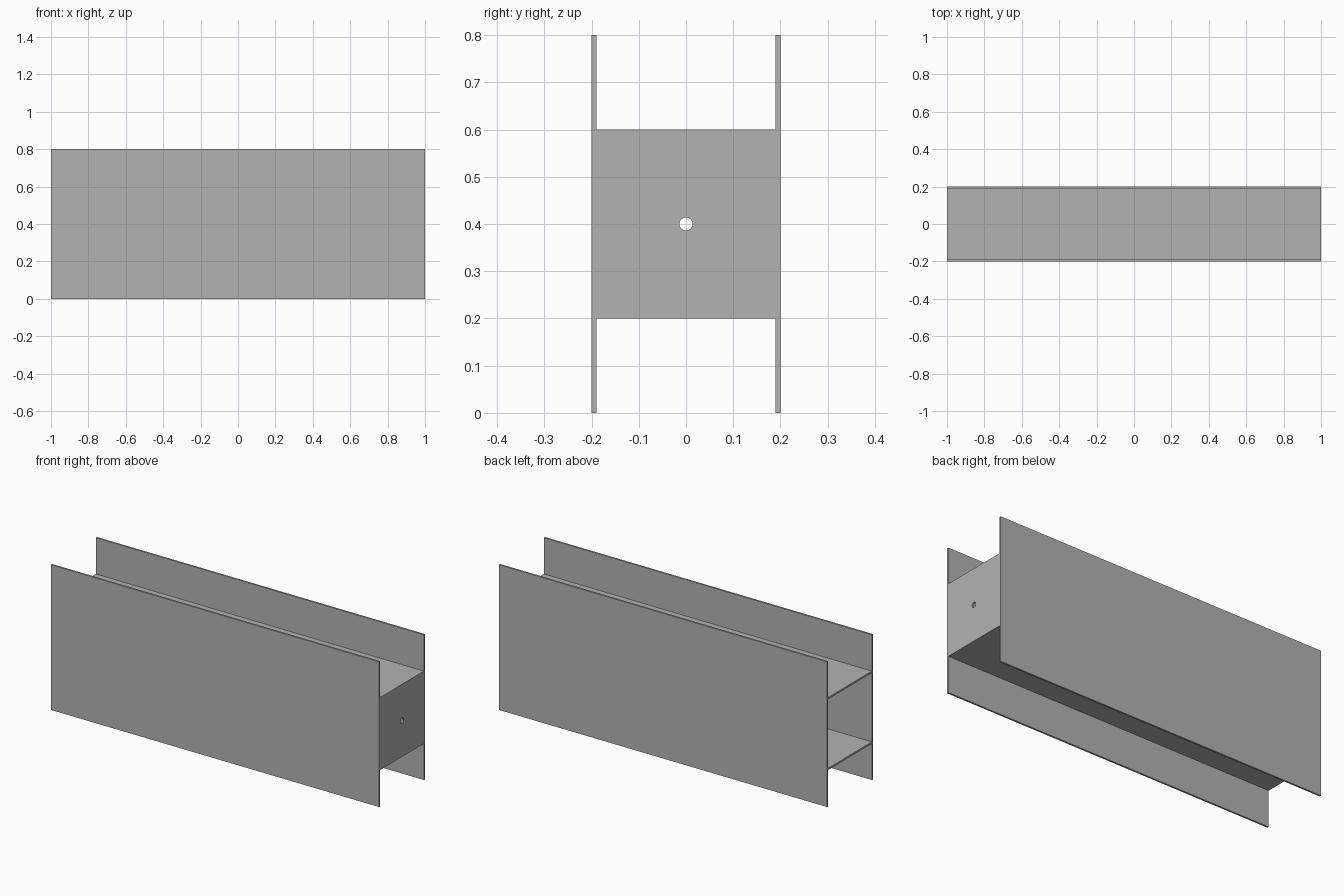
import bpy

# Remove the default cube
cube = bpy.data.objects.get("Cube")
if cube:
    bpy.data.objects.remove(cube, do_unlink=True)

LENGTH, WIDTH, HEIGHT, WALL = 2.0, 0.4, 0.8, 0.01
SHELF_LOW, SHELF_HIGH = 0.2, 0.6

grey = bpy.data.materials.new("plain grey")
grey.use_nodes = True
colour = (0.45, 0.45, 0.45, 1)
grey.diffuse_color = colour
grey.node_tree.nodes["Principled BSDF"].inputs["Base Color"].default_value = colour


def box(name, x, y, z):
    """Box spanning the given (low, high) ranges."""
    spans = (x, y, z)
    bpy.ops.mesh.primitive_cube_add(size=1, location=[(a + b) / 2 for a, b in spans])
    obj = bpy.context.object
    obj.name = name
    obj.scale = [b - a for a, b in spans]
    bpy.ops.object.transform_apply(location=True, rotation=False, scale=True)
    obj.data.materials.append(grey)
    return obj


# Outer block of the beam
half, side = LENGTH / 2, WIDTH / 2
beam = box("box_beam", (-half, half), (-side, side), (0, HEIGHT))

# Channels above and below the shelves, and the cavity open at one end
inner = (-side + WALL, side - WALL)
past = (-half - 0.1, half + 0.1)
cutters = [
    box("top_channel_cutter", past, inner, (SHELF_HIGH, HEIGHT + 0.1)),
    box("bottom_channel_cutter", past, inner, (-0.1, SHELF_LOW)),
    box("cavity_cutter", (-half - 0.1, half - WALL), inner,
        (SHELF_LOW + WALL, SHELF_HIGH - WALL)),
]

# Small round hole through the end plate
bpy.ops.mesh.primitive_cylinder_add(
    vertices=32, radius=0.014, depth=0.1,
    location=(half, 0, (SHELF_LOW + SHELF_HIGH) / 2), rotation=(0, 1.5708, 0))
hole = bpy.context.object
hole.name = "end_hole_cutter"
hole.data.materials.append(grey)
cutters.append(hole)

for cutter in cutters:
    cutter.hide_render = True
    cutter.hide_set(True)
    cutter.display_type = 'WIRE'
    cut = beam.modifiers.new(cutter.name, 'BOOLEAN')
    cut.operation = 'DIFFERENCE'
    cut.solver = 'EXACT'
    cut.object = cutter

# Apply the cuts and drop the cutters
bpy.context.view_layer.objects.active = beam
for name in [m.name for m in beam.modifiers]:
    bpy.ops.object.modifier_apply(modifier=name)
for cutter in cutters:
    bpy.data.objects.remove(cutter, do_unlink=True)
